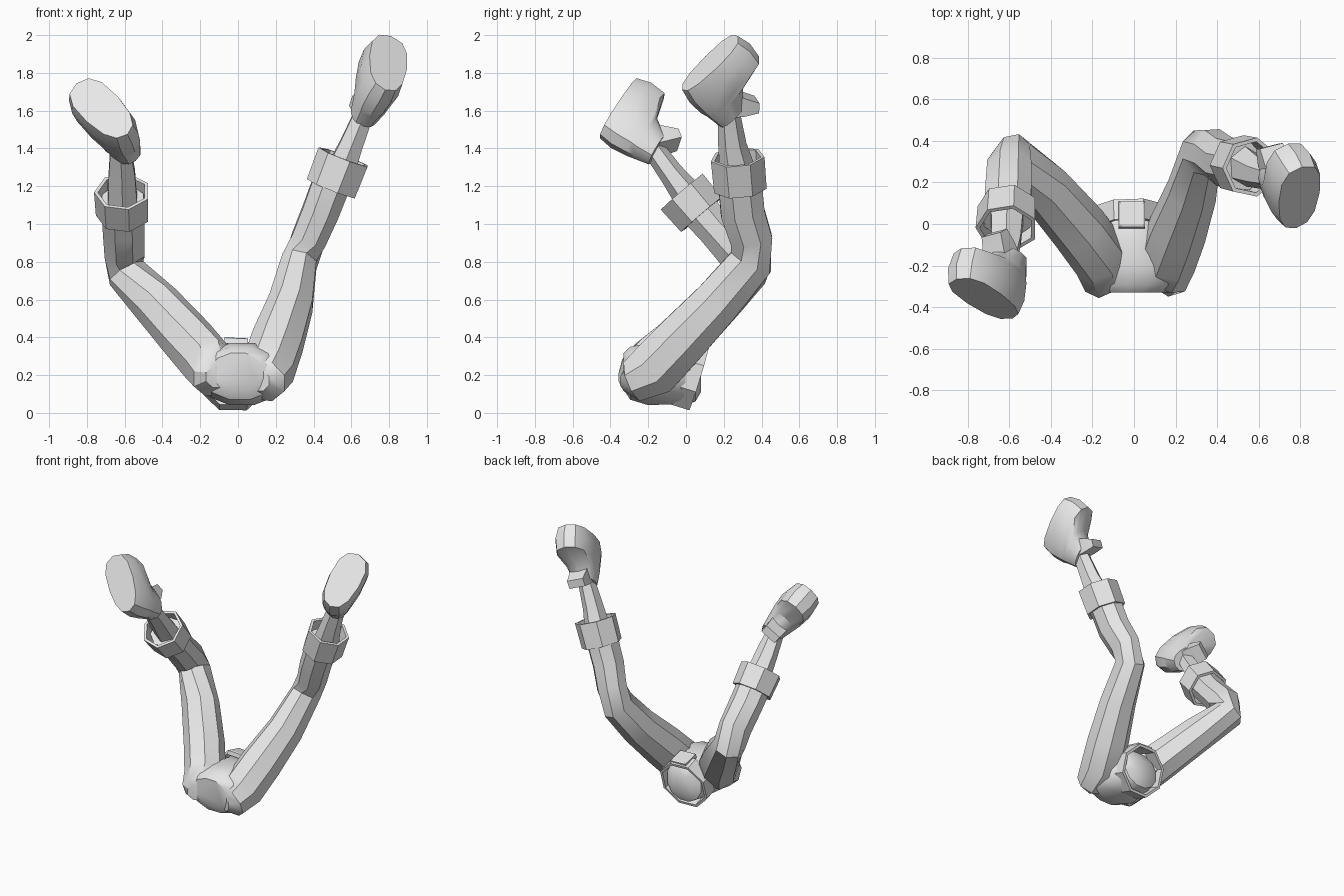
import bpy, bmesh, math
from mathutils import Vector

if "Cube" in bpy.data.objects:
    bpy.data.objects.remove(bpy.data.objects["Cube"])

grey = bpy.data.materials.new("plain_grey")
grey.use_nodes = True
grey.diffuse_color = (0.8, 0.8, 0.8, 1)
grey.node_tree.nodes["Principled BSDF"].inputs["Base Color"].default_value = (0.8, 0.8, 0.8, 1)


def loft(name, rings, wrap=False, smooth=35):
    """Skin a list of point rings; cap the ends, or join last to first."""
    bm = bmesh.new()
    loops = [[bm.verts.new(p) for p in ring] for ring in rings]
    pairs = list(zip(loops, loops[1:]))
    if wrap:
        pairs.append((loops[-1], loops[0]))
    else:
        bm.faces.new(loops[0])
        bm.faces.new(loops[-1])
    for a, b in pairs:
        for i in range(len(a)):
            j = (i + 1) % len(a)
            bm.faces.new((a[i], a[j], b[j], b[i]))
    bmesh.ops.recalc_face_normals(bm, faces=bm.faces)
    mesh = bpy.data.meshes.new(name)
    bm.to_mesh(mesh)
    bm.free()
    mesh.materials.append(grey)
    ob = bpy.data.objects.new(name, mesh)
    bpy.context.scene.collection.objects.link(ob)
    bpy.ops.object.select_all(action='DESELECT')
    bpy.context.view_layer.objects.active = ob
    ob.select_set(True)
    bpy.ops.object.shade_smooth_by_angle(angle=math.radians(smooth))
    return ob


def oval(centre, axis, rx, ry, sides):
    """Ring of points around an axis, first radius lying towards x."""
    axis = Vector(axis).normalized()
    side = Vector((1, 0, 0))
    side = (side - axis * side.dot(axis)).normalized()
    up = axis.cross(side)
    turns = [2 * math.pi * (i + 0.5) / sides for i in range(sides)]
    return [Vector(centre) + side * rx * math.cos(t) + up * ry * math.sin(t) for t in turns]


def limb(name, path, sides=8):
    """Tube through (x, y, z, rx, ry) stations."""
    pts = [Vector(p[:3]) for p in path]
    rings = []
    for i, p in enumerate(path):
        axis = pts[min(i + 1, len(pts) - 1)] - pts[max(i - 1, 0)]
        rings.append(oval(pts[i], axis, p[3], p[4], sides))
    return loft(name, rings)


def band(name, centre, axis, radius, height, wall, sides, flare=0.0):
    """Hollow ring with open ends."""
    c, a = Vector(centre), Vector(axis).normalized()
    lo, hi = c - a * height / 2, c + a * height / 2
    sizes = [(lo, radius), (hi, radius + flare), (hi, radius + flare - wall), (lo, radius - wall)]
    return loft(name, [oval(p, a, r, r, sides) for p, r in sizes], wrap=True, smooth=25)


def soften(value):
    """Square off an oval outline a little."""
    return math.copysign(abs(value) ** 0.8, value)


def shoe(side, heel, toe, ankle):
    heel, toe, ankle = Vector(heel), Vector(toe), Vector(ankle)
    u = (toe - heel).normalized()
    w = ankle - heel
    w = (w - u * w.dot(u)).normalized()
    v = w.cross(u)
    length = (toe - heel).length

    def place(a, b, c):
        return heel + u * a + v * b + w * c

    # height, back, front, half width from the sole up to the ankle
    layers = [(0, 0, length, 0.108), (0.08, -0.02, length + 0.015, 0.122),
              (0.17, -0.02, length, 0.112), (0.21, -0.01, 0.25, 0.097),
              (0.30, 0, 0.17, 0.075)]
    rings = []
    for h, back, front, half in layers:
        ring = []
        for i in range(12):
            t = 2 * math.pi * i / 12
            taper = 1 + 0.1 * math.cos(t)
            ring.append(place((back + front) / 2 + (front - back) / 2 * soften(math.cos(t)),
                              half * taper * soften(math.sin(t)), h))
        rings.append(ring)
    loft("shoe_" + side, rings)
    # tongue leaning out over the instep
    stations = [(0.12, 0.23, 0.06, 0.05), (0.17, 0.30, 0.065, 0.035), (0.22, 0.36, 0.06, 0.02)]
    loft("shoe_tongue_" + side,
         [[place(a - d, -b, c + d), place(a - d, b, c + d),
           place(a + d, b, c - d), place(a + d, -b, c - d)] for a, c, b, d in stations], smooth=20)


# pelvis: rounded front, tapering to the waist stub at the back
pelvis = [(-0.33, 0, 0.22, 0.15, 0.10), (-0.295, 0.01, 0.21, 0.205, 0.145),
          (-0.20, 0.02, 0.205, 0.245, 0.17), (-0.08, 0, 0.205, 0.20, 0.165),
          (0.0, -0.01, 0.20, 0.165, 0.16), (0.05, -0.02, 0.19, 0.145, 0.135),
          (0.08, -0.02, 0.18, 0.07, 0.07)]
loft("pelvis", [oval((x, y, z), (0, 1, 0), rx, rz, 12) for y, x, z, rx, rz in pelvis])

# belt with a solid square buckle
band("belt", (-0.025, 0.02, 0.197), (-0.04, 1, -0.31), 0.19, 0.10, 0.02, 8)
buckle_axis = Vector((0.05, 0.25, 1)).normalized()
buckle_at = Vector((-0.01, 0.045, 0.37))
loft("buckle", [oval(buckle_at + buckle_axis * d, buckle_axis, r, r, 4)
                for d, r in [(-0.02, 0.09), (0.01, 0.09), (0.015, 0.075)]], smooth=20)

# trousers
limb("trouser_leg_left", [
    (0.11, -0.315, 0.17, 0.07, 0.06), (0.135, -0.275, 0.17, 0.125, 0.12),
    (0.16, -0.17, 0.23, 0.145, 0.155), (0.21, -0.03, 0.38, 0.145, 0.15),
    (0.28, 0.16, 0.58, 0.125, 0.135), (0.325, 0.345, 0.80, 0.10, 0.125),
    (0.375, 0.345, 0.92, 0.10, 0.12), (0.435, 0.30, 1.06, 0.105, 0.125),
    (0.52, 0.28, 1.28, 0.11, 0.125)])
limb("trouser_leg_right", [
    (-0.11, -0.33, 0.19, 0.07, 0.06), (-0.13, -0.285, 0.19, 0.115, 0.115),
    (-0.155, -0.17, 0.26, 0.14, 0.155), (-0.265, -0.02, 0.39, 0.14, 0.145),
    (-0.43, 0.17, 0.575, 0.13, 0.125), (-0.59, 0.325, 0.74, 0.11, 0.115),
    (-0.60, 0.27, 0.85, 0.115, 0.115), (-0.605, 0.15, 0.98, 0.12, 0.105),
    (-0.61, 0.02, 1.13, 0.12, 0.115)])

# turned-up cuffs
band("cuff_left", (0.53, 0.28, 1.27), (0.36, -0.08, 0.93), 0.143, 0.18, 0.02, 7, 0.003)
band("cuff_right", (-0.61, 0.03, 1.11), (-0.03, -0.65, 0.76), 0.145, 0.16, 0.02, 7, 0.005)

# ankles
limb("ankle_left", [(0.53, 0.28, 1.25, 0.09, 0.10), (0.60, 0.245, 1.42, 0.07, 0.075),
                    (0.69, 0.22, 1.64, 0.055, 0.055)], 6)
limb("ankle_right", [(-0.61, 0.05, 1.10, 0.09, 0.09), (-0.615, -0.08, 1.27, 0.08, 0.065),
                     (-0.625, -0.21, 1.45, 0.055, 0.055)], 6)

# shoes, placed by heel, toe and ankle
shoe("left", (0.78, -0.02, 1.71), (0.81, 0.275, 1.995), (0.67, 0.24, 1.59))
shoe("right", (-0.585, -0.455, 1.475), (-0.855, -0.265, 1.745), (-0.62, -0.16, 1.42))
